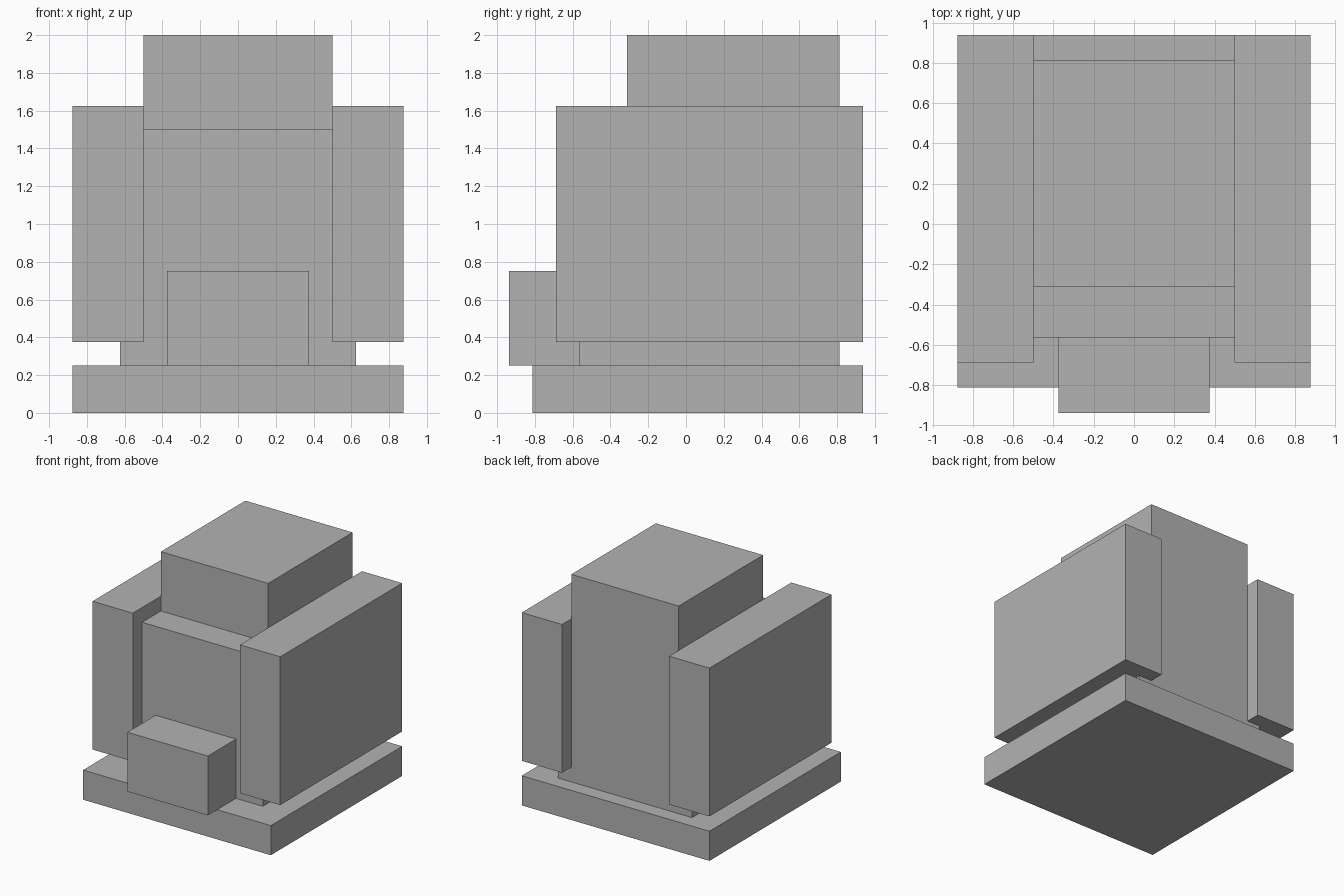
import bpy

# Remove the default cube
cube = bpy.data.objects.get("Cube")
if cube:
    bpy.data.objects.remove(cube, do_unlink=True)

# Single grey material
grey = bpy.data.materials.new("plain grey")
grey.use_nodes = True
colour = (0.45, 0.45, 0.45, 1)
grey.diffuse_color = colour
grey.node_tree.nodes["Principled BSDF"].inputs["Base Color"].default_value = colour

U = 1 / 16  # all parts sit on a sixteenth grid


def box(name, low, high):
    """Box between two corners, given in grid units."""
    centre = [(a + b) / 2 * U for a, b in zip(low, high)]
    bpy.ops.mesh.primitive_cube_add(size=1, location=centre)
    part = bpy.context.object
    part.name = part.data.name = name
    part.scale = [(b - a) * U for a, b in zip(low, high)]
    bpy.ops.object.transform_apply(location=False, rotation=False, scale=True)
    part.data.materials.append(grey)
    return part


# Base slab, main body and the raised block flush with its back
box("base", (-14, -13, 0), (14, 15, 4))
box("body", (-10, -9, 4), (10, 13, 24))
box("top_block", (-8, -5, 24), (8, 13, 32))

# Front block overhanging the base
box("front_block", (-6, -15, 4), (6, -9, 12))

# Side panels, floating just above the base
for side, x in (("left", 8), ("right", -14)):
    box(side + "_side_panel", (x, -11, 6), (x + 6, 15, 26))
